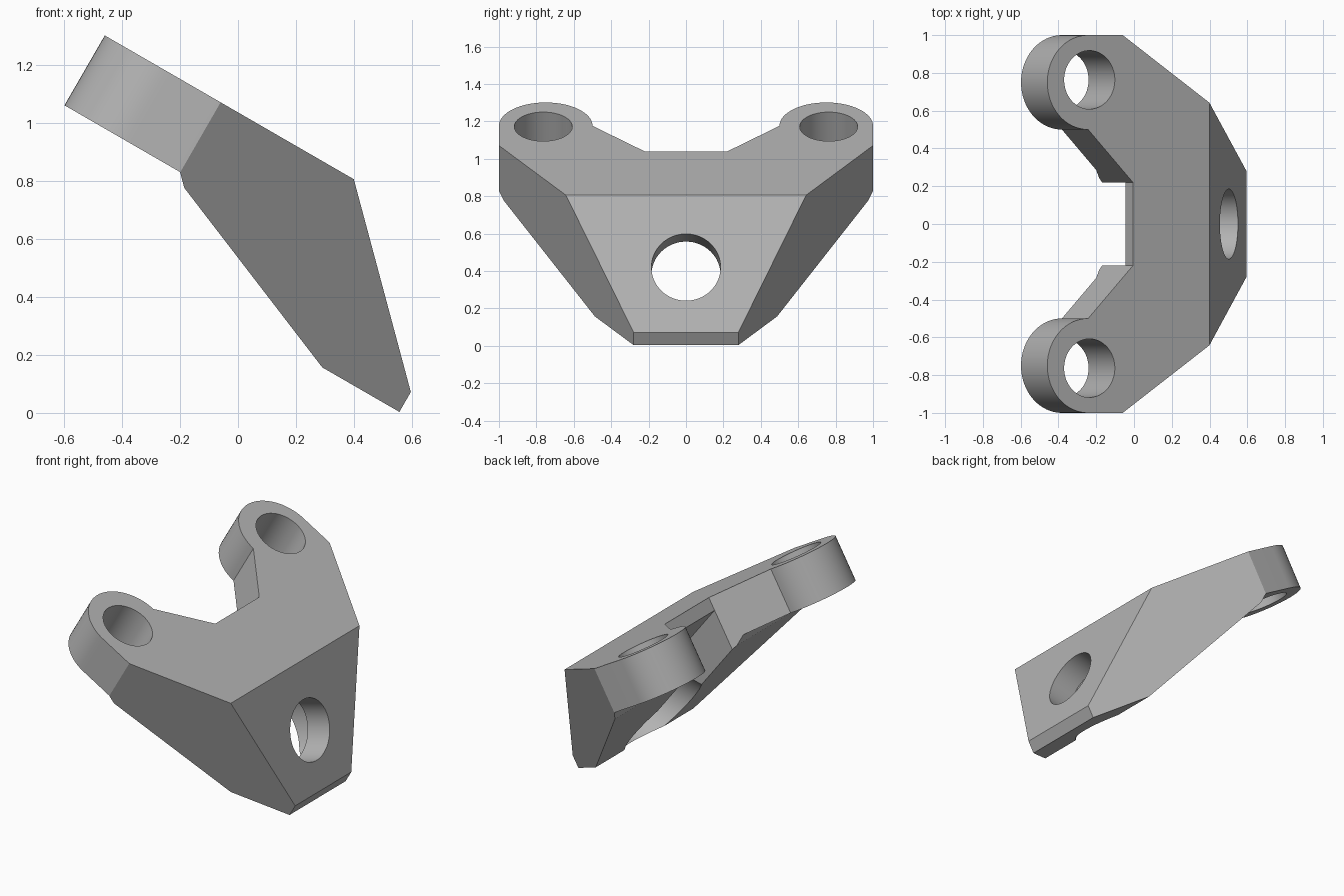
import bpy, bmesh, math
from mathutils import Matrix, Vector

cube = bpy.data.objects.get("Cube")
if cube:
    bpy.data.objects.remove(cube, do_unlink=True)

grey = bpy.data.materials.new("plain_grey")
grey.use_nodes = True
colour = (0.45, 0.45, 0.45, 1)
grey.diffuse_color = colour
grey.node_tree.nodes["Principled BSDF"].inputs["Base Color"].default_value = colour


def finish(name, bm):
    bmesh.ops.recalc_face_normals(bm, faces=bm.faces)
    mesh = bpy.data.meshes.new(name)
    bm.to_mesh(mesh)
    bm.free()
    mesh.materials.append(grey)
    obj = bpy.data.objects.new(name, mesh)
    bpy.context.collection.objects.link(obj)
    return obj


def prism(name, points, sweep):
    """Closed 3D outline swept along a vector."""
    bm = bmesh.new()
    face = bm.faces.new([bm.verts.new(p) for p in points])
    new = bmesh.ops.extrude_face_region(bm, geom=[face])["geom"]
    bmesh.ops.translate(bm, vec=sweep, verts=[v for v in new if isinstance(v, bmesh.types.BMVert)])
    return finish(name, bm)


def cylinder(name, radius, start, end):
    start, end = Vector(start), Vector(end)
    axis = end - start
    place = Matrix.Translation((start + end) / 2) @ axis.to_track_quat("Z", "Y").to_matrix().to_4x4()
    bm = bmesh.new()
    bmesh.ops.create_cone(bm, cap_ends=True, segments=64, radius1=radius, radius2=radius,
                          depth=axis.length, matrix=place)
    return finish(name, bm)


def boolean(target, tool, operation):
    mod = target.modifiers.new(tool.name, "BOOLEAN")
    mod.object = tool
    mod.operation = operation
    mod.solver = "EXACT"
    bpy.context.view_layer.objects.active = target
    bpy.ops.object.modifier_apply(modifier=mod.name)
    bpy.data.objects.remove(tool, do_unlink=True)


# Plan outline of one half: notch, rounded lug, slanted flank (plate lies flat here)
lug_u, lug_y, lug_r = -0.798, 0.75, 0.25
half = [(-0.524, 0.22)]
for i in range(33):
    a = math.radians(270 - 180 * i / 32)
    half.append((lug_u + lug_r * math.cos(a), lug_y + lug_r * math.sin(a)))
half += [(-0.587, 1.0), (0.48, 0.28)]
outline = half + [(u, -y) for u, y in reversed(half)]
bracket = prism("bracket", [(u, y, 0.2) for u, y in outline], (0, 0, 0.697))

# Side profile: sloped front face, flat foot, slanted underside, lug underside
profile = [(-0.36, 1.2), (0.559, 0.281), (0.173, 0.281), (-0.548, 0.579),
           (-0.588, 0.619), (-1.2, 0.619), (-1.2, 1.2)]
boolean(bracket, prism("side_profile", [(u, -1.2, n) for u, n in profile], (0, 2.4, 0)), "INTERSECT")

# Channel under the plate, open to the notch
channel = [(-0.7, 0.889), (0.026, 0.588), (-0.4, 0.16), (-0.9, 0.16)]
boolean(bracket, prism("channel", [(u, -0.22, n) for u, n in channel], (0, 0.44, 0)), "DIFFERENCE")

# Bolt hole square to the front face, with a counterbore behind it
centre = Vector((0.226, 0, 0.615))
inward = Vector((-1, 0, -1)).normalized()
boolean(bracket, cylinder("counterbore", 0.28, centre + inward * 0.16, centre + inward * 0.9), "DIFFERENCE")
boolean(bracket, cylinder("bolt_hole", 0.185, centre - inward * 0.2, centre + inward * 0.9), "DIFFERENCE")

# Lug holes
for side in (-1, 1):
    y = side * 0.763
    boolean(bracket, cylinder("lug_hole", 0.155, (-0.79, y, 0.3), (-0.79, y, 1.2)), "DIFFERENCE")

# Tilt the plate and shade the round walls smoothly
bracket.data.transform(Matrix.Rotation(math.radians(30), 4, "Y"))
bpy.ops.object.select_all(action="DESELECT")
bracket.select_set(True)
bpy.context.view_layer.objects.active = bracket
bpy.ops.object.shade_smooth_by_angle(angle=math.radians(20))
